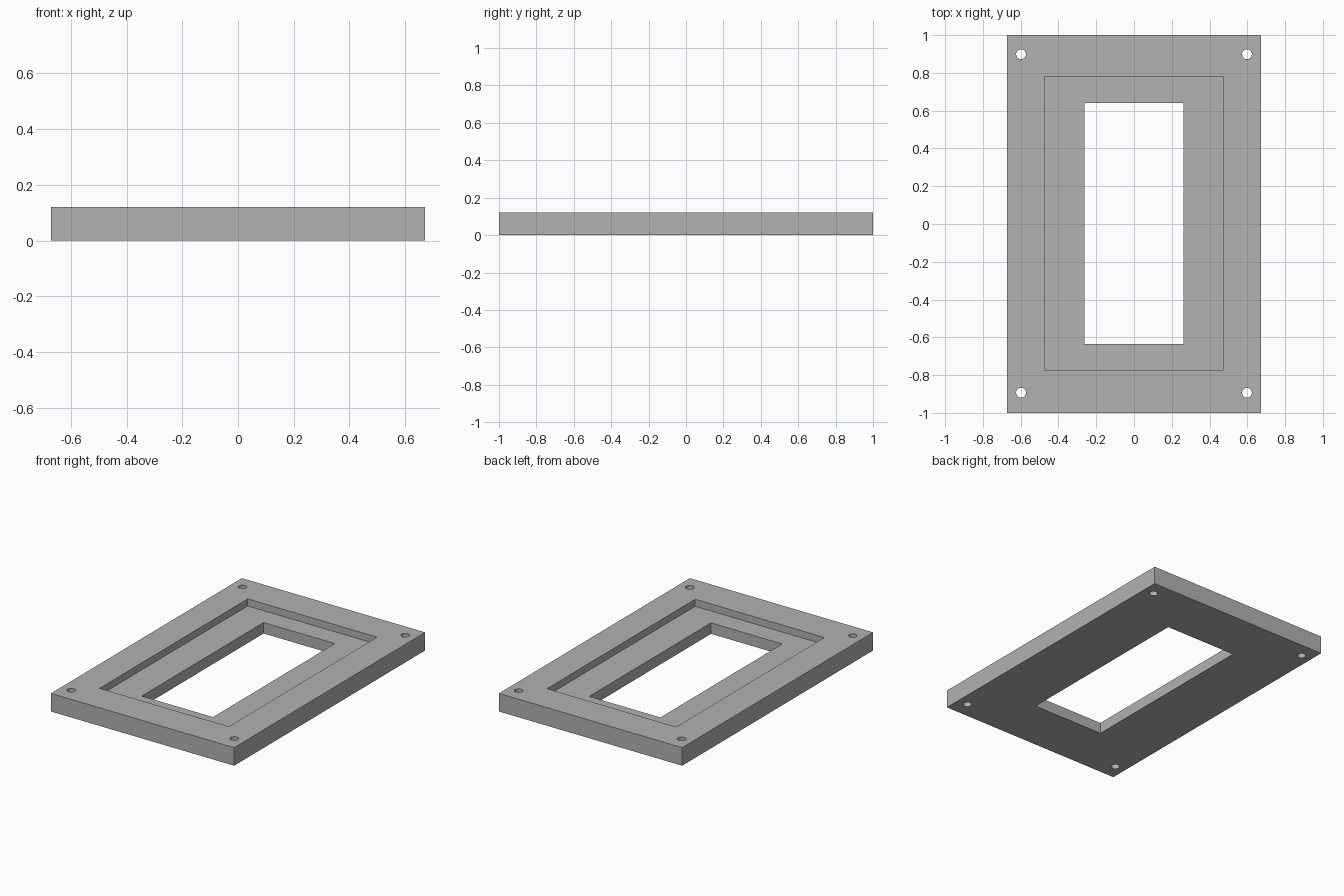
import bpy

cube = bpy.data.objects.get("Cube")
if cube:
    bpy.data.objects.remove(cube, do_unlink=True)

HEIGHT = 0.12
LEDGE_Z = 0.073
SHIFT_Y = 0.003   # openings sit a hair towards the back

grey = bpy.data.materials.new("plain grey")
grey.use_nodes = True
colour = (0.445, 0.445, 0.445, 1)
grey.diffuse_color = colour
grey.node_tree.nodes["Principled BSDF"].inputs["Base Color"].default_value = colour


def box(name, half_x, half_y, z0, z1, y=0):
    bpy.ops.mesh.primitive_cube_add(size=1, location=(0, y, (z0 + z1) / 2))
    ob = bpy.context.object
    ob.name = name
    ob.scale = (2 * half_x, 2 * half_y, z1 - z0)
    bpy.ops.object.transform_apply(location=True, rotation=False, scale=True)
    ob.data.materials.append(grey)
    return ob


def cut(target, cutter):
    """Subtract the cutter from the target, then discard it."""
    cutter.hide_render = True
    mod = target.modifiers.new("cut", "BOOLEAN")
    mod.operation = "DIFFERENCE"
    mod.solver = "EXACT"
    mod.object = cutter
    bpy.context.view_layer.objects.active = target
    bpy.ops.object.modifier_apply(modifier=mod.name)
    bpy.data.objects.remove(cutter, do_unlink=True)


# Rectangular plate
frame = box("frame_plate", 0.672, 1, 0, HEIGHT)

# Shallow recess from the top, and the window right through
cut(frame, box("recess_cutter", 0.474, 0.776, LEDGE_Z, HEIGHT + 0.1, SHIFT_Y))
cut(frame, box("window_cutter", 0.261, 0.638, -0.1, HEIGHT + 0.1, SHIFT_Y))

# Screw holes in the corners
for sx in (-1, 1):
    for sy in (-1, 1):
        bpy.ops.mesh.primitive_cylinder_add(
            vertices=32, radius=0.026, depth=1,
            location=(sx * 0.598, sy * 0.896 + SHIFT_Y, 0))
        hole = bpy.context.object
        hole.name = "screw_hole_cutter"
        hole.data.materials.append(grey)
        cut(frame, hole)

# Smooth hole walls, crisp edges elsewhere
bpy.ops.object.select_all(action="DESELECT")
frame.select_set(True)
bpy.context.view_layer.objects.active = frame
bpy.ops.object.shade_smooth_by_angle()
